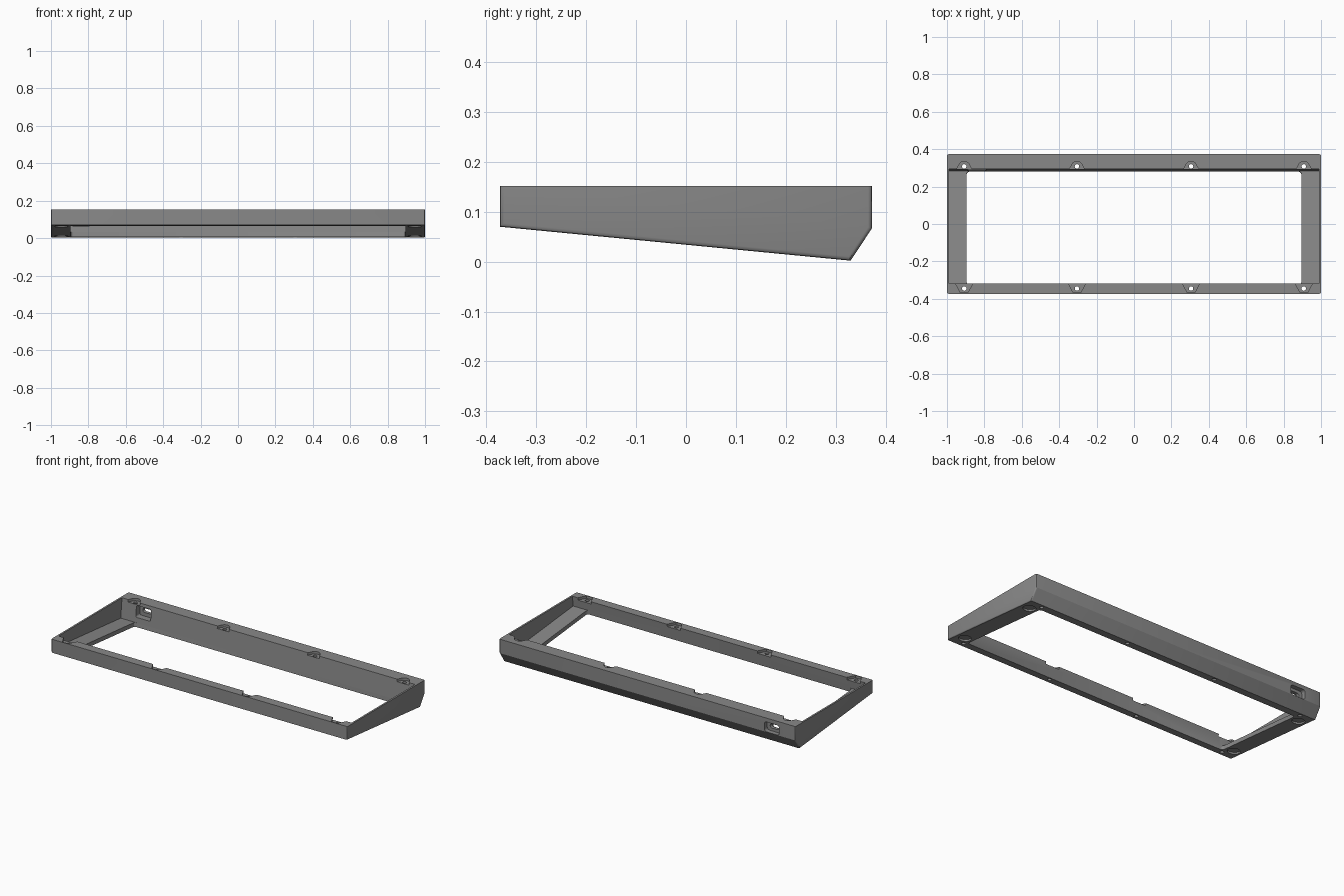
import bpy, bmesh, math
from mathutils import Matrix, Vector

if "Cube" in bpy.data.objects:
    bpy.data.objects.remove(bpy.data.objects["Cube"])

TOP = 0.152
SLOPE = 0.068 / 0.703                      # underside falls toward the back
grey = bpy.data.materials.new("mid grey")
grey.diffuse_color = (0.25, 0.25, 0.25, 1)
grey.use_nodes = True
grey.node_tree.nodes["Principled BSDF"].inputs["Base Color"].default_value = grey.diffuse_color


def under(y):
    return 0.07 - SLOPE * (y + 0.373)


def finish(bm, name):
    bmesh.ops.recalc_face_normals(bm, faces=bm.faces)
    me = bpy.data.meshes.new(name)
    bm.to_mesh(me)
    bm.free()
    me.materials.append(grey)
    ob = bpy.data.objects.new(name, me)
    bpy.context.collection.objects.link(ob)
    return ob


def prism(pts, lo, hi, axis, name="cutter", bevel=None, width=0.008):
    """Extrude a profile along one axis; profile is the other two axes in order."""
    def put(p, d):
        v = list(p)
        v.insert(axis, d)
        return v
    bm = bmesh.new()
    a = [bm.verts.new(put(p, lo)) for p in pts]
    b = [bm.verts.new(put(p, hi)) for p in pts]
    bm.faces.new(a)
    bm.faces.new(b)
    for i in range(len(pts)):
        j = (i + 1) % len(pts)
        bm.faces.new((a[i], a[j], b[j], b[i]))
    if bevel:
        bm.normal_update()
        edges = [e for e in bm.edges if bevel(e.verts[0].co, e.verts[1].co)]
        bmesh.ops.bevel(bm, geom=edges, offset=width, segments=3, profile=0.5,
                        affect='EDGES')
    return finish(bm, name)


def cylinder(centre, r, depth, tilt=0.0, n=24):
    bm = bmesh.new()
    m = Matrix.Translation(Vector(centre)) @ Matrix.Rotation(tilt, 4, 'X')
    bmesh.ops.create_cone(bm, cap_ends=True, segments=n, radius1=r, radius2=r,
                          depth=depth, matrix=m)
    return finish(bm, "cutter")


def cut(ob, tool):
    mod = ob.modifiers.new("cut", 'BOOLEAN')
    mod.operation = 'DIFFERENCE'
    mod.solver = 'EXACT'
    mod.object = tool
    bpy.context.view_layer.objects.active = ob
    bpy.ops.object.modifier_apply(modifier=mod.name)
    bpy.data.objects.remove(tool, do_unlink=True)


def back_in(z):                            # tilted inner faces of back and front walls
    return 0.28 + SLOPE * (z - 0.007)


def front_in(z):
    return -0.318 + SLOPE * (z - TOP)


def rounded(cx, cz, w, h, r):
    pts = []
    for k, (sx, sz) in enumerate(((1, 1), (-1, 1), (-1, -1), (1, -1))):
        for i in range(5):
            t = math.radians(90 * k + 22.5 * i)
            pts.append((cx + sx * (w / 2 - r) + r * math.cos(t),
                        cz + sz * (h / 2 - r) + r * math.sin(t)))
    return pts


def half(s, name):
    # outer wedge
    side = [(-0.373, TOP), (0.373, TOP), (0.373, 0.067), (0.33, 0.002), (-0.373, 0.07)]
    body = prism(side, 0, s, 0, name,
                 lambda p, q: abs(p.x) > .9 and abs(q.x) > .9 and min(p.z, q.z) < .1)
    # tray cavity between the walls, above the end ledges
    f = under(-0.32) + 0.025
    b = under(0.28) + 0.025
    cut(body, prism([(front_in(0.2), 0.2), (back_in(0.2), 0.2), (back_in(b), b),
                     (front_in(f), f)], -s * 0.1, s * 0.989, 0))
    # large opening through the base
    cut(body, prism([(front_in(0.2), 0.2), (back_in(0.2), 0.2), (back_in(-0.1), -0.1),
                     (front_in(-0.1), -0.1)], -s * 0.1, s * 0.895, 0, "cutter",
                    lambda p, q: abs(p.x) > .8 and abs(q.x) > .8 and abs(p.z - q.z) > .2,
                    0.015))
    for x in (0.305 * s, 0.908 * s):
        # screw seats: arched at the back, trapezoid at the front
        arch = [(x + 0.03 * math.cos(math.radians(t)), 0.305 + 0.03 * math.sin(math.radians(t)))
                for t in range(20, 161, 14)]
        arch = [(x + 0.045, 0.27), (x + 0.045, 0.284)] + arch + [(x - 0.045, 0.284), (x - 0.045, 0.27)]
        trap = [(x - 0.045, -0.30), (x - 0.045, -0.32), (x - 0.02, -0.367),
                (x + 0.02, -0.367), (x + 0.045, -0.32), (x + 0.045, -0.30)]
        for seat in (arch, trap):
            cut(body, prism(seat, TOP - 0.015, TOP + 0.05, 2))
        # screw holes
        for y in (0.308, -0.345):
            cut(body, cylinder((x, y, 0.1), 0.012, 0.4, 0, 16))
    # round foot recesses under the corners
    for y in (0.25, -0.29):
        cut(body, cylinder((0.945 * s, y, under(y)), 0.036, 0.02, -math.atan(SLOPE)))
    return body


right = half(1, "right_frame_half")
left = half(-1, "left_frame_half")

# cable port in the back wall: pocket outside, pocket inside, slot between
for w, h, r, y0, y1 in ((0.10, 0.06, 0.015, 0.345, 0.45),
                        (0.10, 0.07, 0.010, 0.20, 0.325),
                        (0.06, 0.026, 0.012, 0.30, 0.40)):
    cut(left, prism(rounded(-0.84, 0.098, w, h, r), y0, y1, 1))

for ob in (right, left):
    bpy.ops.object.select_all(action='DESELECT')
    ob.select_set(True)
    bpy.context.view_layer.objects.active = ob
    bpy.ops.object.shade_smooth_by_angle(angle=math.radians(30))
